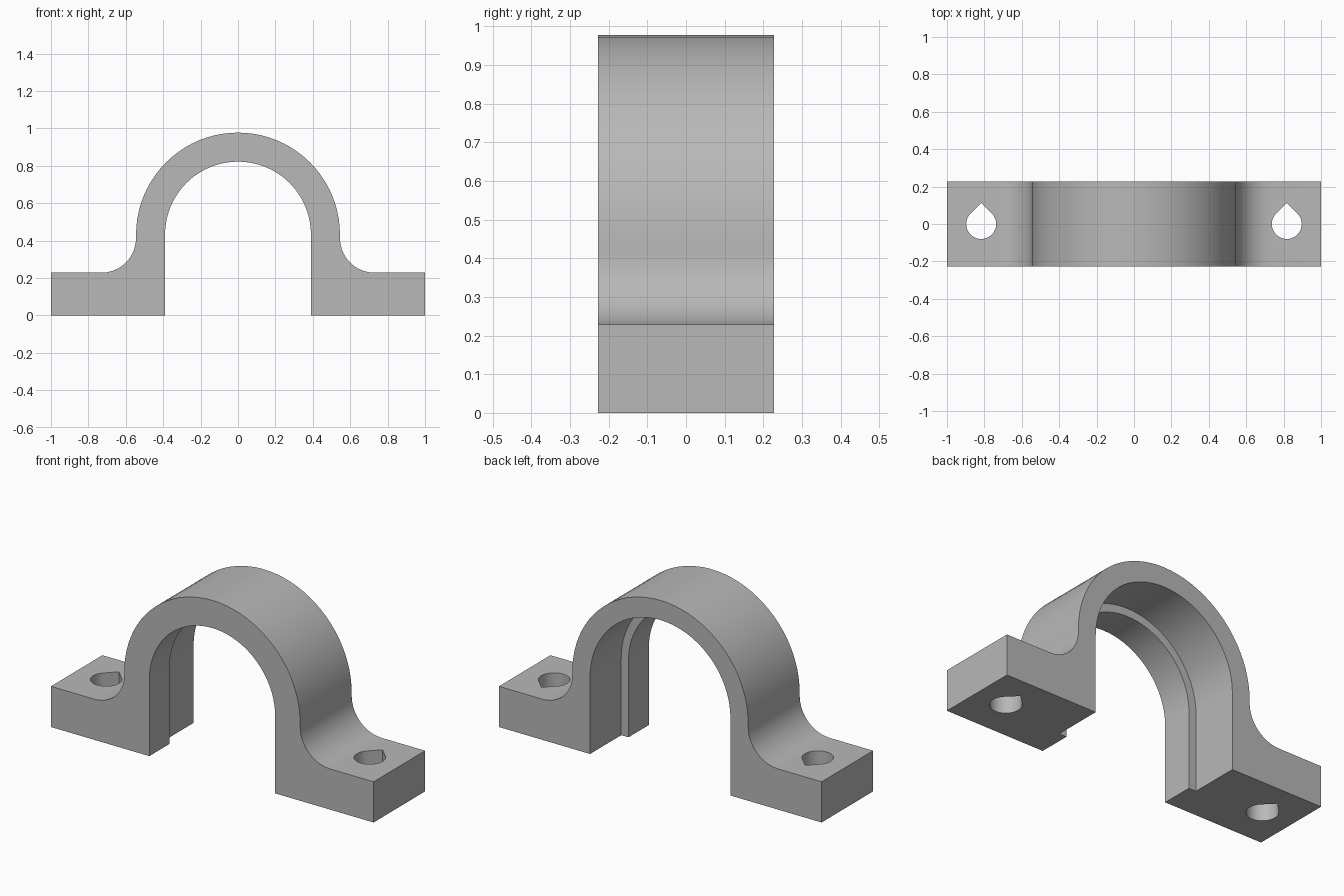
import bpy, bmesh, math

cube = bpy.data.objects.get("Cube")
if cube:
    bpy.data.objects.remove(cube, do_unlink=True)

HALF_DEPTH = 0.228      # half of the clamp's width along y
FOOT_TOP = 0.228        # height of the mounting feet
ARCH_Z = 0.432          # centre height of the arch
OUTER_R, INNER_R, GROOVE_R = 0.545, 0.39, 0.435
FILLET_R = 0.185
STEP_Y = -0.048         # where the wider bore begins
HOLE_X, HOLE_R = 0.817, 0.08

grey = bpy.data.materials.new("grey_plastic")
grey.use_nodes = True
colour = (0.48, 0.48, 0.48, 1)
grey.diffuse_color = colour
grey.node_tree.nodes["Principled BSDF"].inputs["Base Color"].default_value = colour


def arc(cx, cy, r, start, end, steps):
    """Points along a circular arc, angles in degrees."""
    angles = [math.radians(start + (end - start) * i / steps) for i in range(steps + 1)]
    return [(cx + r * math.cos(a), cy + r * math.sin(a)) for a in angles]


def prism(name, points, offset):
    """Extrude a closed loop of 3D points along an offset vector."""
    bm = bmesh.new()
    face = bm.faces.new([bm.verts.new(p) for p in points])
    new = bmesh.ops.extrude_face_region(bm, geom=[face])["geom"]
    bmesh.ops.translate(bm, vec=offset, verts=[v for v in new if isinstance(v, bmesh.types.BMVert)])
    bmesh.ops.recalc_face_normals(bm, faces=bm.faces)
    mesh = bpy.data.meshes.new(name)
    bm.to_mesh(mesh)
    bm.free()
    mesh.materials.append(grey)
    obj = bpy.data.objects.new(name, mesh)
    bpy.context.collection.objects.link(obj)
    return obj


# Clamp body: right half outline, mirrored to the left, then the bore
fillet = arc(1 - 0.27, FOOT_TOP + FILLET_R, FILLET_R, 270, 180, 10)
right = [(INNER_R, 0), (1, 0), (1, FOOT_TOP)] + fillet
left = [(-x, z) for x, z in reversed(right)]
outline = right + arc(0, ARCH_Z, OUTER_R, 0, 180, 40) + left + arc(0, ARCH_Z, INNER_R, 180, 0, 40)
body = prism("clamp_body", [(x, -HALF_DEPTH, z) for x, z in outline], (0, 2 * HALF_DEPTH, 0))

# Wider bore behind the retaining lip
bore = [(GROOVE_R, -0.1)] + arc(0, ARCH_Z, GROOVE_R, 0, 180, 40) + [(-GROOVE_R, -0.1)]
cutters = [prism("bore_cutter", [(x, STEP_Y, z) for x, z in bore], (0, 0.5, 0))]

# Teardrop screw holes with the point to the back
for side, label in ((1, "left"), (-1, "right")):
    drop = arc(side * HOLE_X, 0, HOLE_R, 135, 405, 30)
    drop.append((side * HOLE_X, HOLE_R * math.sqrt(2)))
    cutters.append(prism(label + "_hole_cutter", [(x, y, -0.1) for x, y in drop], (0, 0, 0.5)))

# Cut the bore and holes, then discard the cutters
bpy.ops.object.select_all(action="DESELECT")
bpy.context.view_layer.objects.active = body
body.select_set(True)
for cutter in cutters:
    cutter.hide_render = True
    mod = body.modifiers.new(cutter.name, "BOOLEAN")
    mod.operation = "DIFFERENCE"
    mod.solver = "EXACT"
    mod.object = cutter
    bpy.ops.object.modifier_apply(modifier=mod.name)
    bpy.data.objects.remove(cutter, do_unlink=True)

bpy.ops.object.shade_smooth_by_angle(angle=math.radians(30))
